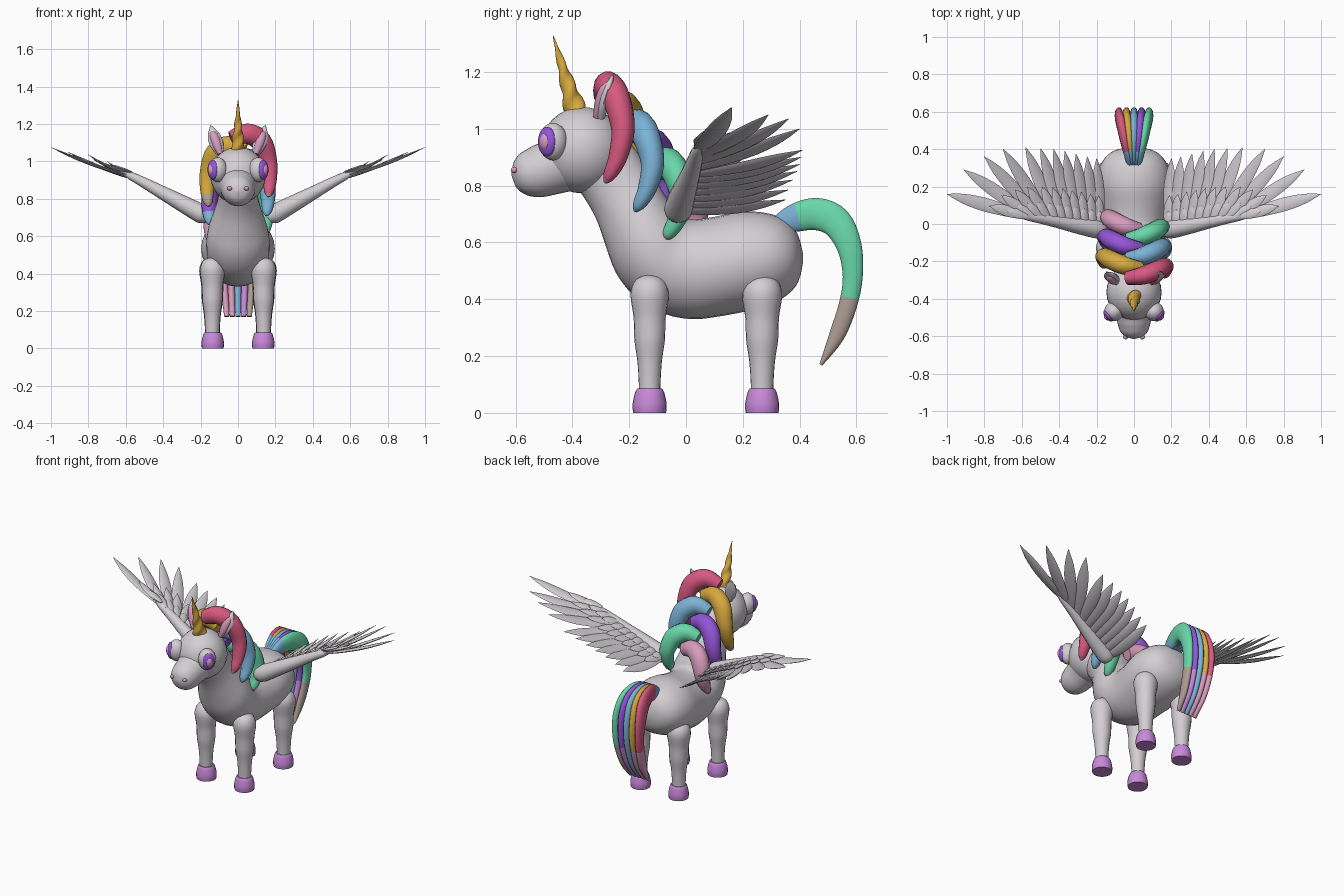
import bpy, bmesh, math
from mathutils import Vector, Matrix

if "Cube" in bpy.data.objects:
    bpy.data.objects.remove(bpy.data.objects["Cube"])


def material(name, r, g, b):
    m = bpy.data.materials.new(name)
    m.use_nodes = True
    m.diffuse_color = (r, g, b, 1)
    m.node_tree.nodes["Principled BSDF"].inputs["Base Color"].default_value = (r, g, b, 1)
    return m


white = material("soft white", .65, .62, .65)
gold = material("gold", .68, .4, .05)
red = material("rose red", .68, .1, .22)
blue = material("sky blue", .2, .45, .68)
green = material("mint green", .14, .68, .4)
purple = material("purple", .3, .09, .68)
pink = material("pink", .68, .33, .51)
taupe = material("taupe", .43, .35, .3)
lilac = material("lilac", .58, .25, .7)


def finish(name, bm, mats):
    bmesh.ops.recalc_face_normals(bm, faces=bm.faces)
    mesh = bpy.data.meshes.new(name)
    bm.to_mesh(mesh)
    bm.free()
    for m in mats:
        mesh.materials.append(m)
    mesh.shade_smooth()
    mesh.set_sharp_from_angle(angle=math.radians(50))
    obj = bpy.data.objects.new(name, mesh)
    bpy.context.collection.objects.link(obj)
    return obj


def smooth_rows(rows, steps):
    """Catmull-Rom interpolation of equal-length number tuples."""
    out = []
    for i in range(len(rows) - 1):
        a, b, c, d = (rows[max(0, min(len(rows) - 1, i + k))] for k in (-1, 0, 1, 2))
        for s in range(steps):
            t = s / steps
            out.append([q + .5 * t * (r - p + t * (2*p - 5*q + 4*r - w + t * (3*(q - r) + w - p)))
                        for p, q, r, w in zip(a, b, c, d)])
    return out + [list(rows[-1])]


def skin(name, rings, bands, n=16):
    """Skin elliptical rings (centre, u, v); bands are (end fraction, material)."""
    bm = bmesh.new()
    loops = []
    for c, u, v in rings:
        angles = [2 * math.pi * k / n for k in range(n)]
        loops.append([bm.verts.new(c + u * math.cos(a) + v * math.sin(a)) for a in angles])
    last = len(loops) - 1
    for i in range(last):
        f = (i + .5) / last
        index = next(k for k, b in enumerate(bands) if f <= b[0])
        for k in range(n):
            j = (k + 1) % n
            bm.faces.new((loops[i][k], loops[i][j], loops[i+1][j], loops[i+1][k])).material_index = index
    bm.faces.new(loops[0])
    bm.faces.new(loops[-1]).material_index = len(bands) - 1
    return finish(name, bm, [b[1] for b in bands])


def loft(name, rows, bands, ref=(1, 0, 0), steps=4, n=12):
    """Tube along rows of (x, y, z, radius along ref, other radius)."""
    rows = smooth_rows(rows, steps)
    pts = [Vector(r[:3]) for r in rows]
    rings = []
    for i, r in enumerate(rows):
        t = (pts[min(i + 1, len(pts) - 1)] - pts[max(i - 1, 0)]).normalized()
        u = Vector(ref)
        u = (u - t * u.dot(t)).normalized()
        rings.append((pts[i], u * max(r[3], .001), t.cross(u) * max(r[4], .001)))
    return skin(name, rings, bands, n)


def ball(name, centre, radii, mat, turn=0):
    bm = bmesh.new()
    m = Matrix.Translation(centre) @ Matrix.Rotation(turn, 4, 'Z') @ Matrix.Diagonal((*radii, 1))
    bmesh.ops.create_uvsphere(bm, u_segments=24, v_segments=16, radius=1, matrix=m)
    return finish(name, bm, [mat])


# Body and neck: top y, top z, bottom y, bottom z, half width
body = [(.412, .56, .412, .53, .015), (.395, .625, .395, .46, .10), (.36, .67, .35, .41, .155),
        (.30, .70, .28, .375, .188), (.2, .71, .2, .355, .197), (.1, .69, .1, .337, .182),
        (.02, .68, .02, .33, .17), (-.02, .69, -.08, .35, .168), (-.04, .72, -.18, .41, .17),
        (-.07, .76, -.245, .49, .16), (-.10, .81, -.28, .58, .137), (-.14, .87, -.315, .68, .112),
        (-.18, .93, -.36, .76, .1), (-.24, 1.0, -.4, .81, .1)]
rings = [(Vector((0, (a + c) / 2, (b + d) / 2)), Vector((w, 0, 0)), Vector((0, (a - c) / 2, (b - d) / 2)))
         for a, b, c, d, w in smooth_rows(body, 3)]
skin("body", rings, [(1, white)], 28)

# Head
ball("head", (0, -.365, .925), (.148, .15, .152), white)
loft("muzzle", [(0, -.36, .9, .12, .12), (0, -.42, .885, .112, .108), (0, -.48, .862, .096, .096),
                (0, -.53, .848, .088, .09), (0, -.575, .843, .073, .073), (0, -.602, .841, .045, .045),
                (0, -.614, .84, .005, .005)], [(1, white)], n=24)

# Spiral horn: three twisting lobes on a leaning cone
bm = bmesh.new()
loops = []
for i in range(49):
    t = i / 48
    c = Vector((0, -.385 - .083 * t, 1.05 + .278 * t))
    ring = []
    for k in range(18):
        a = 2 * math.pi * k / 18
        r = (.038 * (1 - t) + .001) * (1 + .13 * math.cos(2 * a - 22 * t))
        ring.append(bm.verts.new(c + Vector((r * math.cos(a), r * math.sin(a), .3 * r * math.sin(a)))))
    loops.append(ring)
for lower, upper in zip(loops, loops[1:]):
    for k in range(18):
        j = (k + 1) % 18
        bm.faces.new((lower[k], lower[j], upper[j], upper[k]))
bm.faces.new(loops[0])
bm.faces.new(loops[-1])
finish("horn", bm, [gold])

# Leg profile: height, radius
leg = [(.06, .038), (.1, .038), (.18, .043), (.25, .053), (.29, .055), (.34, .057),
       (.41, .067), (.45, .06), (.475, .04), (.487, .005)]

for s, side in ((1, "left"), (-1, "right")):
    # Legs and hooves
    for y, end, wide in ((-.128, "front", 1), (.268, "back", 1.05)):
        loft(f"{side}_{end}_leg", [(s * .137, y, z, r * wide, r * wide) for z, r in leg], [(1, white)], n=20)
        hoof = [(0, .058), (.03, .06), (.07, .052), (.085, .044)]
        loft(f"{side}_{end}_hoof", [(s * .135, y, z, r, r) for z, r in hoof], [(1, lilac)], n=20)

    # Eyes, nostrils and ears
    turn = math.atan2(-.62, s * .78)
    eye, out = Vector((s * .108, -.468, .955)), Vector((s * .78, -.62, 0))
    ball(f"{side}_eye", eye, (.05, .052, .066), white, turn)
    ball(f"{side}_iris", eye + out * .034, (.022, .037, .052), purple, turn)
    ball(f"{side}_pupil", eye + out * .047, (.015, .02, .029), pink, turn)
    ball(f"{side}_nostril", (s * .045, -.605, .855), (.013, .012, .011), pink)
    for part, mat, fwd, k in (("ear", white, 0, 1), ("inner_ear", pink, -.012, .65)):
        loft(f"{side}_{part}", [(s * .095, -.3 + fwd, 1.04, .02 * k, .015), (s * .113, -.29 + fwd, 1.09, .036 * k, .02),
                                (s * .13, -.275 + fwd, 1.14, .033 * k, .017),
                                (s * .147, -.255 + fwd, 1.11 + .085 * k, .001, .001)], [(1, mat)])

    # Wing arm
    arm = [(.16, -.035, .69, .03, .03), (.19, -.028, .715, .05, .05), (.28, -.012, .765, .046, .046),
           (.4, .012, .83, .036, .036), (.5, .03, .885, .028, .028), (.58, .042, .925, .02, .02),
           (.63, .052, .945, .004, .004)]
    loft(f"{side}_wing_arm", [(s * p[0], *p[1:]) for p in arm], [(1, white)], ref=(0, 1, 0))

    # Feathers: tips from outermost to innermost, roots spaced along the arm
    tips = [(1, .16, 1.075), (.91, .29, 1.05), (.8, .36, 1.035), (.7, .4, 1.0), (.58, .41, .925), (.5, .405, .9),
            (.43, .4, .875), (.37, .39, .85), (.31, .375, .82), (.25, .36, .785), (.2, .35, .75)]
    for i, tip in enumerate(tips):
        f = 1 - i / (len(tips) - 1)
        root = Vector((.18 + .39 * f, -.025 + .065 * f, .71 + .21 * f))
        for part, reach, lift, w in (("flight_feather", 1, 0, .037), ("covert_feather", .47, .016, .03),
                                     ("small_covert", .25, .024, .026)):
            vec = (Vector(tip) - root) * reach
            rows = []
            for t, k in ((0, .45), (.25, .85), (.55, 1), (.8, .7), (1, .03)):
                p = root + vec * t + Vector((0, 0, lift - .012 * math.sin(math.pi * t) * reach))
                rows.append((s * p.x, p.y, p.z, w * k, .009 * k))
            across = (s * .85, -1 * f, .45)
            loft(f"{side}_{part}_{i + 1}", rows, [(1, white)], ref=across, steps=3, n=8)

# Mane: alternating locks that shrink and step down the neck
lock = [(-.035, -.29, 1.12, .04), (.05, -.275, 1.148, .053), (.125, -.245, 1.105, .054),
        (.163, -.222, 1.0, .045), (.17, -.24, .9, .036), (.165, -.27, .835, .024), (.16, -.285, .81, .006)]
mane = [("red", red, taupe, .9), ("gold", gold, taupe, .72), ("blue", blue, blue, .9),
        ("purple", purple, blue, .7), ("green", green, taupe, .88), ("pink", pink, red, .8)]
for k, (name, main, end, cut) in enumerate(mane):
    s = 1 if k % 2 == 0 else -1
    rows = [(s * x * (1 - .03 * k), y + .052 * k, .81 - .05 * k + (z - .81) * (1 - .05 * k),
             r * .92, r * 1.05) for x, y, z, r in lock]
    loft(f"{name}_mane_lock", rows, [(cut, main), (1, end)], ref=(0, 1, 0), steps=5, n=14)

# Tail: five flattened locks fanned sideways; y, z, radius, spread
tail = [(.31, .65, .03, .2), (.38, .685, .05, .4), (.46, .70, .058, .65), (.53, .67, .056, .85),
        (.575, .585, .045, 1), (.587, .48, .036, 1), (.57, .38, .033, .95), (.53, .27, .028, .85), (.475, .17, .006, .75)]
colours = [("red", red, pink), ("gold", gold, pink), ("blue", blue, blue), ("purple", purple, lilac), ("green", green, taupe)]
for i, (name, main, end) in enumerate(colours):
    rows = [((i - 2) * .04 * f, y, z, .012 + r * .25, r) for y, z, r, f in tail]
    loft(f"{name}_tail_lock", rows, [(.17, blue), (.72, main), (1, end)], n=14)
